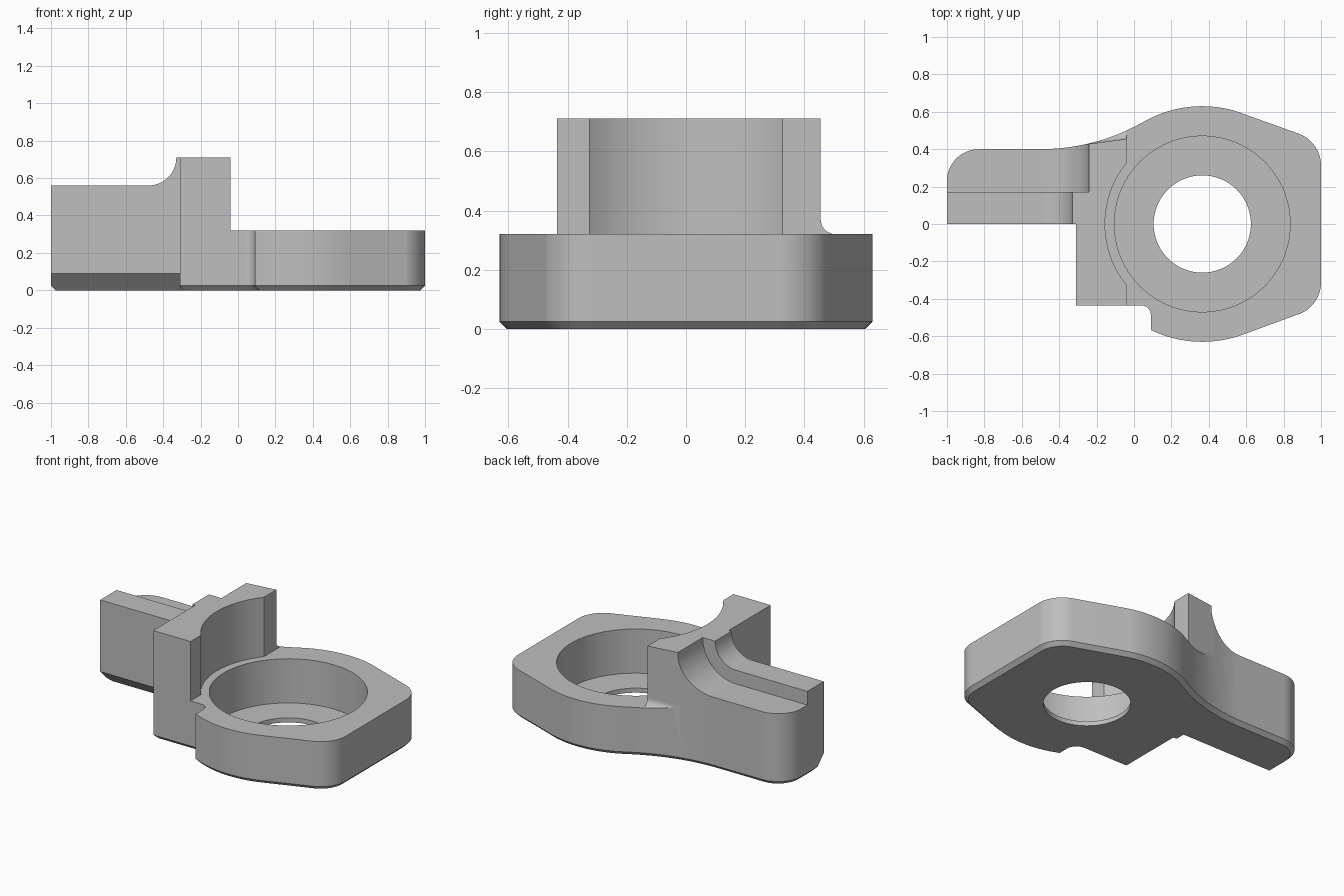
import bpy, bmesh, math
from mathutils import Matrix, Vector

if "Cube" in bpy.data.objects:
    bpy.data.objects.remove(bpy.data.objects["Cube"], do_unlink=True)

TOP, DECK, FLOOR, EDGE = 0.71, 0.32, 0.03, 0.025
RING_X = 0.365


def arc(cx, cy, r, a0, a1, n=12):
    """Points along a circular arc, angles in degrees."""
    angles = [math.radians(a0 + (a1 - a0) * i / n) for i in range(n + 1)]
    return [(cx + r * math.cos(a), cy + r * math.sin(a)) for a in angles]


def inset(points, d):
    """Mitred inset of a counter-clockwise outline."""
    pts = [Vector(p) for p in points]
    result = []
    for i, p in enumerate(pts):
        e1 = (p - pts[i - 1]).normalized()
        e2 = (pts[(i + 1) % len(pts)] - p).normalized()
        n1, n2 = Vector((e1.y, -e1.x)), Vector((e2.y, -e2.x))
        result.append(p - d * (n1 + n2) / (1 + n1.dot(n2)))
    return result


def loft(name, axis, layers, matrix=None):
    """Solid through (outline, depth) layers stacked along an axis."""
    place = {"x": lambda u, v, w: (w, u, v),
             "y": lambda u, v, w: (u, w, v),
             "z": lambda u, v, w: (u, v, w)}[axis]
    bm = bmesh.new()
    rings = [[bm.verts.new(place(p[0], p[1], w)) for p in pts] for pts, w in layers]
    bm.faces.new(rings[0])
    bm.faces.new(rings[-1])
    for low, high in zip(rings, rings[1:]):
        for i in range(len(low)):
            bm.faces.new((low[i - 1], low[i], high[i], high[i - 1]))
    bmesh.ops.recalc_face_normals(bm, faces=bm.faces)
    if matrix:
        bm.transform(matrix)
    mesh = bpy.data.meshes.new(name)
    bm.to_mesh(mesh)
    bm.free()
    obj = bpy.data.objects.new(name, mesh)
    bpy.context.collection.objects.link(obj)
    return obj


def prism(name, axis, pts, a, b, matrix=None):
    return loft(name, axis, [(pts, a), (pts, b)], matrix)


def cylinder(name, r, a, b):
    return prism(name, "z", arc(RING_X, 0, r, 0, 360, 96)[:-1], a, b)


def box(name, x0, x1, z0, z1):
    return prism(name, "y", [(x0, z0), (x1, z0), (x1, z1), (x0, z1)], -1, 1)


# Footprint: ring with a blunt nose, flowing into a side arm
outline = arc(RING_X, 0, 0.63, -115.9, -70)
outline += arc(0.818, -0.312, 0.182, -70, 0)[1:]
outline += arc(0.818, 0.312, 0.182, 0, 70)
outline += arc(RING_X, 0, 0.63, 70, 119.8)[1:]
outline += arc(-0.5, 1.51, 1.11, -60.2, -90)[1:]
outline += arc(-0.83, 0.23, 0.17, 90, 180)
outline += [(-1, 0), (-0.31, 0), (-0.31, -0.435)]
outline += arc(0.04, -0.485, 0.05, 90, 0, 8)

# Full-height body with a chamfered bottom edge
bracket = loft("bracket_body", "z",
               [(inset(outline, EDGE), 0), (outline, EDGE), (outline, TOP)])


# Arm top profile with a concave sweep up to the wall
def sweep(name, r, y0, y1):
    curve = arc(-0.48, TOP, r, -90, 0, 16)
    pts = [(-1.2, TOP - r)] + curve + [(-0.48 + r, 0.9), (-1.2, 0.9)]
    return prism(name, "y", pts, y0, y1)


flare = arc(0.05, 0.37, 0.05, 180, 270, 8) + [(0.4, DECK), (0.4, 0.9), (0, 0.9)]
cutters = [
    box("deck_cut", -0.04, 1.2, DECK, 0.9),
    cylinder("wall_recess_cut", 0.52, DECK, 0.9),
    cylinder("bore_cut", 0.47, FLOOR, 0.8),
    cylinder("hole_cut", 0.26, -0.1, 0.2),
    sweep("ridge_cut", 0.15, -0.1, 0.8),
    sweep("shelf_cut", 0.24, 0.17, 0.8),
    prism("arm_chamfer_cut", "x",
          [(-0.05, 0.14), (-0.05, -0.05), (0.14, -0.05)], -1.1, -0.31),
    prism("wall_back_cut", "x", flare, -0.03, 0.5,
          Matrix.Translation((-0.26, 0.426, 0)) @ Matrix.Rotation(0.13, 4, "Z")),
]
for cutter in cutters:
    cutter.hide_render = True
    mod = bracket.modifiers.new(cutter.name, "BOOLEAN")
    mod.operation = "DIFFERENCE"
    mod.solver = "EXACT"
    mod.object = cutter

# Bake the cuts and drop the cutters
bpy.context.view_layer.update()
graph = bpy.context.evaluated_depsgraph_get()
baked = bpy.data.meshes.new_from_object(bracket.evaluated_get(graph))
bracket.modifiers.clear()
bracket.data = baked
for cutter in cutters:
    bpy.data.objects.remove(cutter, do_unlink=True)

# Plain grey finish
grey = bpy.data.materials.new("plain_grey")
grey.use_nodes = True
colour = (0.52, 0.52, 0.52, 1)
grey.diffuse_color = colour
grey.node_tree.nodes["Principled BSDF"].inputs["Base Color"].default_value = colour
baked.materials.clear()
baked.materials.append(grey)

# Smooth curved walls, crisp edges
bpy.ops.object.select_all(action="DESELECT")
bracket.select_set(True)
bpy.context.view_layer.objects.active = bracket
bpy.ops.object.shade_smooth_by_angle(angle=math.radians(25))
weighted = bracket.modifiers.new("weighted_normals", "WEIGHTED_NORMAL")
weighted.keep_sharp = True
